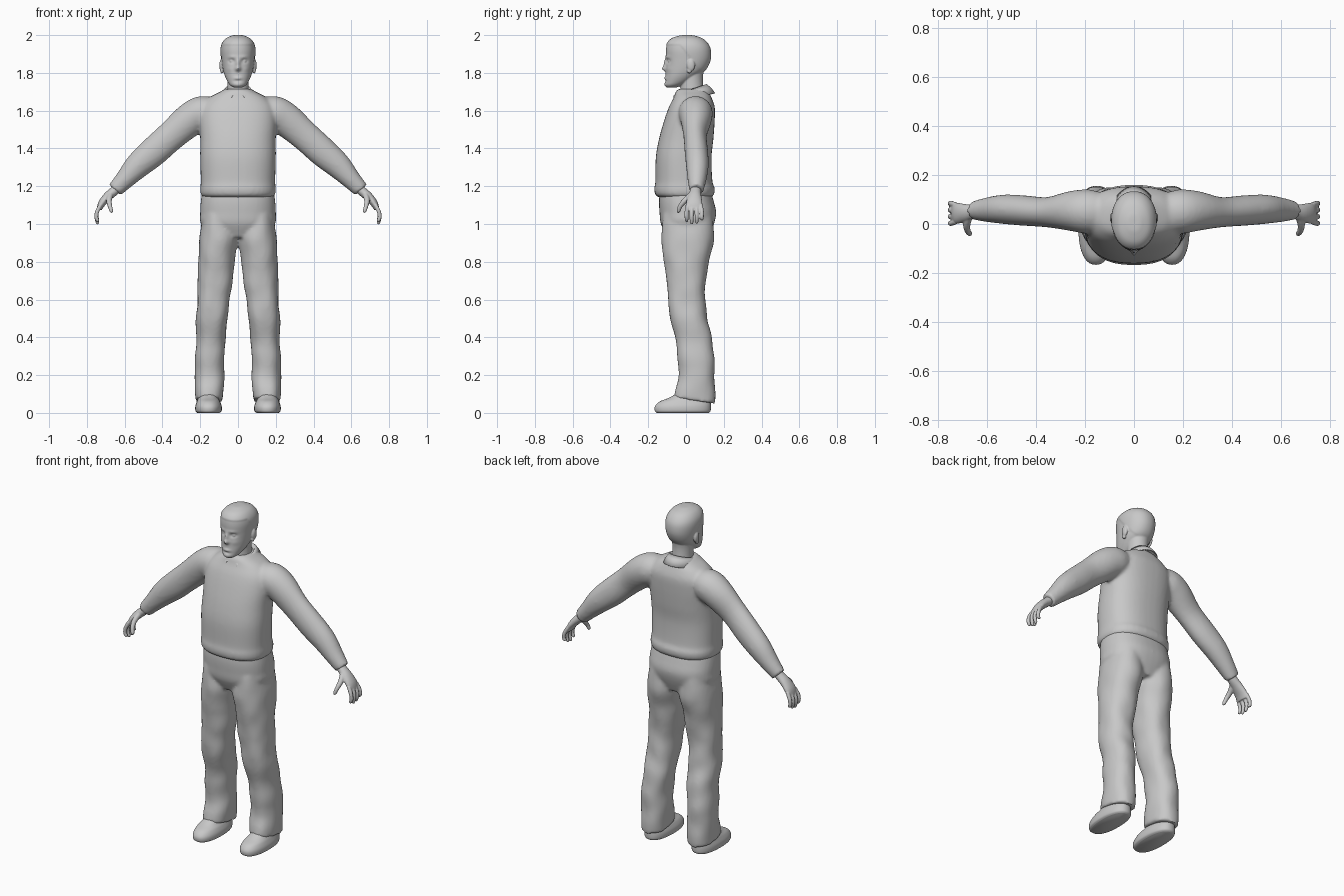
import bpy, bmesh, math
from mathutils import Vector, noise

cube = bpy.data.objects.get("Cube")
if cube:
    bpy.data.objects.remove(cube, do_unlink=True)

grey = bpy.data.materials.new("plain grey")
grey.use_nodes = True
grey.diffuse_color = (0.58, 0.58, 0.58, 1)
grey.node_tree.nodes["Principled BSDF"].inputs["Base Color"].default_value = grey.diffuse_color


def spline(rows, steps):
    """Catmull-Rom interpolation of rows of numbers."""
    out = []
    for i in range(len(rows) - 1):
        p = [rows[max(i - 1, 0)], rows[i], rows[i + 1], rows[min(i + 2, len(rows) - 1)]]
        for s in range(steps):
            t = s / steps
            out.append([b + t * (c - a) / 2 + t * t * (a - 2.5 * b + 2 * c - d / 2)
                        + t ** 3 * (1.5 * (b - c) + (d - a) / 2) for a, b, c, d in zip(*p)])
    return out + [list(rows[-1])]


def skin(bm, rings):
    """Close a stack of rings into a solid shell."""
    loops = [[bm.verts.new(p) for p in ring] for ring in rings]
    n = len(loops[0])
    for low, high in zip(loops, loops[1:]):
        for i in range(n):
            j = (i + 1) % n
            bm.faces.new((low[i], low[j], high[j], high[i]))
    bm.faces.new(loops[0][::-1])
    bm.faces.new(loops[-1])


def power(v, n):
    return math.copysign(abs(v) ** (2 / n), v)


def stack(bm, rows, side=1, n=2.4, count=40, steps=5, shape=None):
    """Level sections, each row being z, x low, x high, y low, y high."""
    rings = []
    for z, x0, x1, y0, y1 in spline(rows, steps):
        ring = []
        for k in range(count):
            a = math.tau * k / count
            p = Vector(((x0 + x1) / 2 + (x1 - x0) / 2 * power(math.cos(a), n),
                        (y0 + y1) / 2 + (y1 - y0) / 2 * power(math.sin(a), n), z))
            p = shape(p) if shape else p
            ring.append((p.x * side, p.y, p.z))
        rings.append(ring)
    skin(bm, rings)


def tube(bm, rows, side=1, count=24, steps=4):
    """Sections square to a path, each row being x, y, z, thickness, breadth."""
    pts = spline(rows, steps)
    rings = []
    for i, (x, y, z, thick, broad) in enumerate(pts):
        along = Vector(pts[min(i + 1, len(pts) - 1)][:3]) - Vector(pts[max(i - 1, 0)][:3])
        u = Vector((0, 1, 0)).cross(along).normalized()
        v = along.cross(u).normalized()
        ring = []
        for k in range(count):
            a = math.tau * k / count
            p = Vector((x, y, z)) + u * thick * math.cos(a) + v * broad * math.sin(a)
            ring.append((p.x * side, p.y, p.z))
        rings.append(ring)
    skin(bm, rings)


def ball(bm, centre, radii):
    made = bmesh.ops.create_uvsphere(bm, u_segments=20, v_segments=12, radius=1)["verts"]
    for v in made:
        v.co = Vector(c + r * q for c, r, q in zip(centre, radii, v.co))


def finish(name, bm, voxel=None, relax=3):
    """Store the mesh, melting its shells into one smooth skin."""
    bmesh.ops.recalc_face_normals(bm, faces=bm.faces)
    mesh = bpy.data.meshes.new(name)
    bm.to_mesh(mesh)
    bm.free()
    mesh.materials.append(grey)
    mesh.polygons.foreach_set("use_smooth", [True] * len(mesh.polygons))
    ob = bpy.data.objects.new(name, mesh)
    bpy.context.collection.objects.link(ob)
    if voxel:
        melt = ob.modifiers.new("melt", "REMESH")
        melt.mode, melt.voxel_size, melt.use_smooth_shade = "VOXEL", voxel, True
        soft = ob.modifiers.new("soften", "SMOOTH")
        soft.factor, soft.iterations = 0.5, relax
    return ob


def mirrored(rows):
    """Expand z, half width, y low, y high into full rows."""
    return [(z, -w, w, y0, y1) for z, w, y0, y1 in rows]


# Sweater: torso with a rolled hem, and both sleeves
bm = bmesh.new()
stack(bm, mirrored([
    (1.14, .18, -.14, .13), (1.155, .197, -.163, .148), (1.19, .2, -.168, .152),
    (1.225, .197, -.162, .14), (1.35, .2, -.16, .135), (1.45, .2, -.143, .145),
    (1.55, .205, -.115, .152), (1.62, .195, -.09, .152), (1.67, .15, -.065, .135),
    (1.7, .095, -.055, .12), (1.715, .07, -.04, .105)]))
for side in (1, -1):
    tube(bm, [(.1, .045, 1.605, .06, .07), (.18, .05, 1.59, .09, .09), (.25, .053, 1.555, .09, .083),
              (.35, .048, 1.47, .08, .062), (.45, .055, 1.38, .078, .062), (.53, .06, 1.31, .069, .06),
              (.6, .058, 1.235, .052, .05), (.652, .055, 1.18, .042, .038)], side)
finish("sweater", bm, .01, 5)


# Trousers: hips and loose legs, hems dropping to the heel
def drape(p):
    if p.z < .2:
        p.z -= (p.y - .045) * .22 * (1 - p.z / .2)
    fold = noise.noise(Vector((p.x * 12, p.y * 10, p.z * 9))) * .008
    return p + Vector((p.x - .13, p.y - .03, 0)).normalized() * fold


bm = bmesh.new()
stack(bm, mirrored([
    (.93, .12, -.1, .12), (1, .195, -.133, .148), (1.06, .2, -.14, .16),
    (1.12, .197, -.143, .147), (1.18, .188, -.138, .13)]))
for side in (1, -1):
    stack(bm, [
        (1.05, .005, .19, -.12, .14), (.92, .002, .203, -.13, .148), (.8, .015, .208, -.115, .12),
        (.7, .027, .21, -.104, .105), (.6, .045, .214, -.098, .102), (.5, .057, .222, -.086, .116),
        (.4, .064, .222, -.056, .136), (.3, .072, .225, -.046, .148), (.2, .076, .228, -.042, .152),
        (.12, .076, .23, -.057, .152), (.065, .078, .226, -.065, .15)], side, 2.3, shape=drape)
finish("trousers", bm, .01, 4)

# Head: skull and jaw shaped by soft bumps, then ears and neck
BUMPS = [(0, 1.85, .011, .025, .014), (0, 1.822, .014, .012, .02), (0, 1.772, .022, .007, .007),
         (0, 1.757, .02, .005, -.005), (0, 1.737, .022, .012, .005)]
for s in (1, -1):
    BUMPS += [(s * .034, 1.862, .016, .01, -.012), (s * .03, 1.884, .022, .008, .004),
              (s * .045, 1.82, .018, .014, .003)]


def face(p):
    front = min(max(-p.y / .08, 0), 1)
    z = p.z
    for x, h, wide, tall, push in BUMPS:
        p.y -= front * push * math.exp(-((p.x - x) / wide) ** 2 - ((z - h) / tall) ** 2)
    hairline = 1.945 - max(p.y + .03, 0) * 1.3
    hair = min(max((z - hairline) / .008, 0), 1) * .035
    return p + Vector((p.x, p.y - .015, 0)) * hair


bm = bmesh.new()
stack(bm, mirrored([
    (1.722, .022, -.1, -.05), (1.735, .042, -.11, -.02), (1.755, .056, -.11, .02),
    (1.785, .07, -.108, .065), (1.82, .08, -.106, .105), (1.87, .087, -.105, .127),
    (1.92, .09, -.106, .128), (1.955, .083, -.099, .114), (1.982, .063, -.075, .086),
    (1.997, .032, -.035, .045), (2, .015, -.01, .02)]), n=2.15, count=96, steps=8, shape=face)
stack(bm, mirrored([(1.65, .06, -.035, .1), (1.72, .056, -.03, .092),
                    (1.78, .056, -.03, .09), (1.84, .06, -.03, .1)]), n=2)
for s in (1, -1):
    ball(bm, (s * .088, .026, 1.84), (.011, .021, .032))
    ball(bm, (s * .085, .018, 1.812), (.009, .012, .016))
    ball(bm, (s * .033, -.081, 1.862), (.013, .015, .009))
finish("head", bm, .004)

# Shirt collar: folded band with a point on each side of the throat
bm = bmesh.new()
ROWS = [(.95, .06, .07, 1.68, .022), (.94, .068, .08, 1.712, .026),
        (.88, .08, .1, 1.698, .022), (.8, .094, .122, 1.666, .026)]
grid = []
for reach, rx, ry, z, tilt in ROWS:
    line = []
    for i in range(41):
        s = i / 20 - 1
        a = math.pi / 2 + s * reach * math.pi
        drop = .014 * max(abs(s) - .7, 0) / .3 if reach < .85 else 0
        line.append(bm.verts.new((rx * math.cos(a), .03 + ry * math.sin(a),
                                  z + tilt * math.sin(a) - drop)))
    grid.append(line)
for low, high in zip(grid, grid[1:]):
    for i in range(40):
        bm.faces.new((low[i], low[i + 1], high[i + 1], high[i]))
collar = finish("shirt_collar", bm)
thick = collar.modifiers.new("cloth", "SOLIDIFY")
thick.thickness, thick.offset = .006, 0

for side, label in ((1, "left"), (-1, "right")):
    # Hand: palm, four hanging fingers and a forward thumb
    bm = bmesh.new()
    tube(bm, [(.62, .053, 1.21, .026, .03), (.655, .05, 1.175, .025, .029), (.69, .046, 1.145, .024, .036),
              (.72, .044, 1.11, .02, .043), (.735, .044, 1.078, .014, .042)], side)
    for k, tip in enumerate((1.02, 1.004, 1.0, 1.012)):
        y = .078 - k * .023
        spread = (k - 1.5) * -.004
        tube(bm, [(.728, y, 1.1, .011, .011), (.746, y + spread, 1.065, .011, .011),
                  (.75, y + spread, 1.035, .0105, .0105), (.743, y + spread, tip + .006, .009, .009),
                  (.74, y + spread, tip, .005, .005)], side, 12)
    tube(bm, [(.675, .03, 1.155, .016, .018), (.683, -.005, 1.125, .015, .015),
              (.678, -.03, 1.095, .012, .012), (.67, -.04, 1.068, .01, .01),
              (.667, -.042, 1.06, .005, .005)], side, 12)
    finish(label + "_hand", bm, .004, 2)

    # Shoe: flat sole and a rounded toe
    bm = bmesh.new()
    stack(bm, [(0, .098, .215, -.155, .12), (.01, .087, .225, -.165, .13), (.035, .086, .226, -.164, .132),
               (.06, .095, .218, -.14, .13), (.08, .105, .21, -.09, .125), (.11, .11, .2, -.04, .11),
               (.14, .12, .19, -.02, .1)], side, 2.3)
    finish(label + "_shoe", bm)
